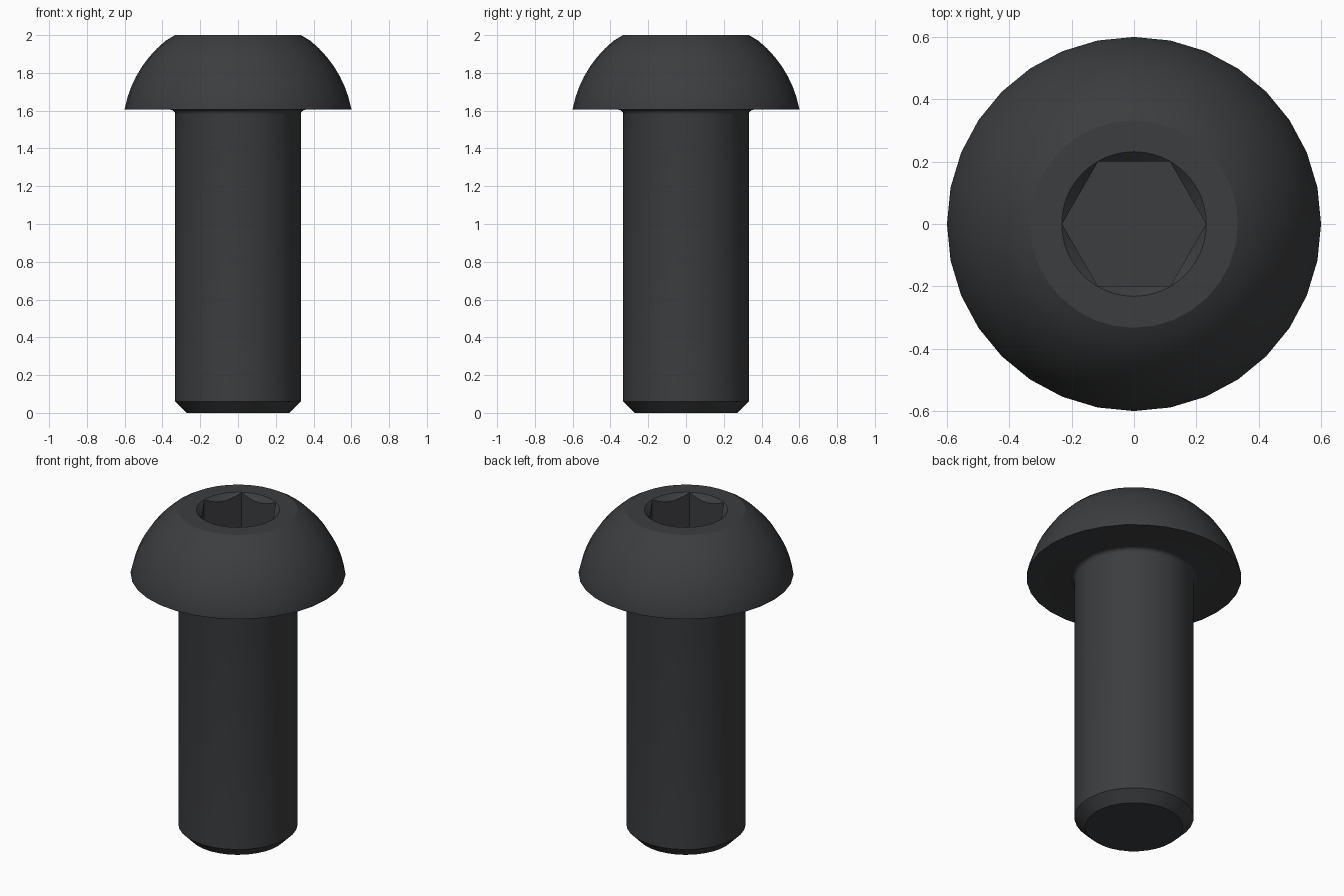
import bpy, bmesh, math

if "Cube" in bpy.data.objects:
    bpy.data.objects.remove(bpy.data.objects["Cube"])


def new_object(name, bm):
    mesh = bpy.data.meshes.new(name)
    bmesh.ops.recalc_face_normals(bm, faces=bm.faces)
    bm.to_mesh(mesh)
    bm.free()
    obj = bpy.data.objects.new(name, mesh)
    bpy.context.collection.objects.link(obj)
    return obj


def lathe(name, profile, sides):
    """Spin an (r, z) profile around z and cap both ends."""
    bm = bmesh.new()
    rings = [[bm.verts.new((r * math.cos(a), r * math.sin(a), z))
              for a in (2 * math.pi * i / sides for i in range(sides))]
             for r, z in profile]
    for low, high in zip(rings, rings[1:]):
        for i in range(sides):
            j = (i + 1) % sides
            bm.faces.new((low[i], low[j], high[j], high[i]))
    bm.faces.new(rings[0][::-1])
    bm.faces.new(rings[-1])
    return new_object(name, bm)


# Shank with chamfered tip
profile = [(0.272, 0), (0.333, 0.061)]
# Small fillet under the head
for k in range(5):
    a = math.radians(22.5 * k)
    profile.append((0.358 - 0.025 * math.cos(a), 1.58 + 0.025 * math.sin(a)))
# Domed head: arc centred on the axis
profile.append((0.6, 1.605))
centre = 1.494
radius = math.hypot(0.6, 1.61 - centre)
a0 = math.atan2(1.61 - centre, 0.6)
a1 = math.acos(0.333 / radius)
for k in range(9):
    a = a0 + (a1 - a0) * k / 8
    profile.append((radius * math.cos(a), centre + radius * math.sin(a)))
profile[-1] = (0.333, 2.0)
bolt = lathe("button_head_bolt", profile, 32)

mat = bpy.data.materials.new("dark_steel")
mat.diffuse_color = (0.045, 0.047, 0.05, 1)
mat.use_nodes = True
mat.node_tree.nodes["Principled BSDF"].inputs["Base Color"].default_value = mat.diffuse_color
bolt.data.materials.append(mat)

# Hex socket and its 45 degree countersink
hex_r = 0.2 / math.cos(math.pi / 6)
hex_cutter = lathe("hex_cutter", [(hex_r, 1.75), (hex_r, 2.1)], 6)
sink_cutter = lathe("countersink_cutter", [(0.172, 1.94), (0.282, 2.05)], 48)
bpy.context.view_layer.objects.active = bolt
for cutter in (hex_cutter, sink_cutter):
    cutter.hide_render = True
    mod = bolt.modifiers.new(cutter.name, 'BOOLEAN')
    mod.operation = 'DIFFERENCE'
    mod.solver = 'EXACT'
    mod.object = cutter
    bpy.ops.object.modifier_apply(modifier=mod.name)
for cutter in (hex_cutter, sink_cutter):
    bpy.data.objects.remove(cutter)

# Smooth shading with sharp rims
bpy.ops.object.select_all(action='DESELECT')
bolt.select_set(True)
bpy.ops.object.shade_smooth_by_angle(angle=math.radians(30))
